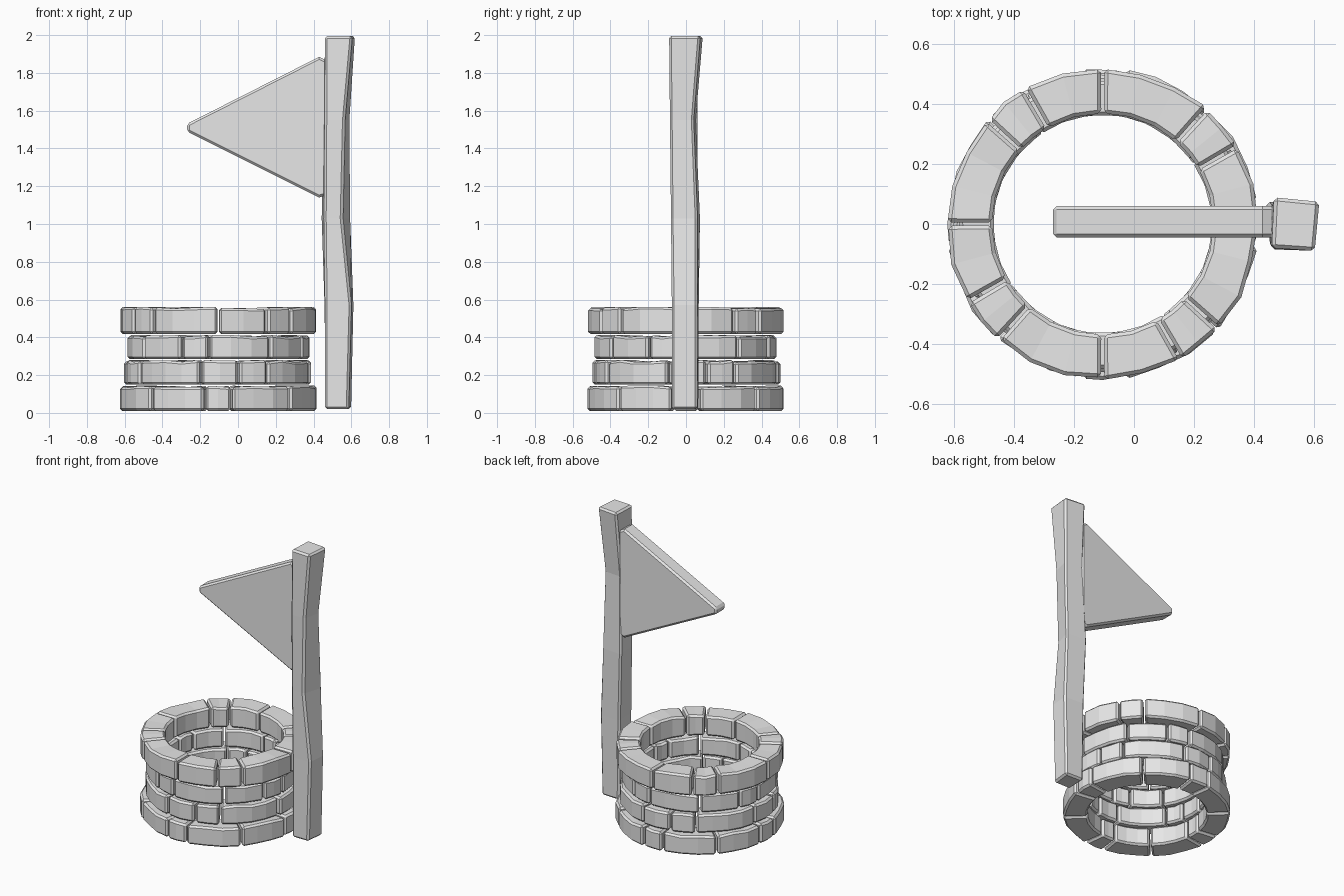
import bpy, bmesh, math, random
from mathutils import Vector

random.seed(4)
cube = bpy.data.objects.get("Cube")
if cube:
    bpy.data.objects.remove(cube, do_unlink=True)

grey = bpy.data.materials.new("plain_grey")
grey.use_nodes = True
tone = (0.8, 0.8, 0.8, 1)
grey.diffuse_color = tone
grey.node_tree.nodes["Principled BSDF"].inputs["Base Color"].default_value = tone


def finish(name, bm, bevel, angle=35):
    """Turn a bmesh into a flat-shaded object with chamfered edges."""
    bmesh.ops.recalc_face_normals(bm, faces=bm.faces)
    mesh = bpy.data.meshes.new(name)
    bm.to_mesh(mesh)
    bm.free()
    mesh.materials.append(grey)
    obj = bpy.data.objects.new(name, mesh)
    bpy.context.collection.objects.link(obj)
    mod = obj.modifiers.new("chamfer", 'BEVEL')
    mod.width = bevel
    mod.segments = 1
    mod.limit_method = 'ANGLE'
    mod.angle_limit = math.radians(angle)
    return obj


def loft(bm, rings):
    """Skin a list of four-cornered rings and cap both ends."""
    loops = [[bm.verts.new(p) for p in ring] for ring in rings]
    for a, b in zip(loops, loops[1:]):
        for i in range(4):
            j = (i + 1) % 4
            bm.faces.new((a[i], a[j], b[j], b[i]))
    bm.faces.new(loops[0][::-1])
    bm.faces.new(loops[-1])


WELL_X = -0.105


def add_stone(bm, start, end, inner, outer, low, high):
    """One curved stone between two angles, with slightly uneven faces."""
    gap = 0.006 / outer
    start, end = math.radians(start) + gap, math.radians(end) - gap
    steps = max(2, round((end - start) / 0.21))
    rings = []
    for k in range(steps + 1):
        t = start + (end - start) * k / steps
        r = outer - random.uniform(0, 0.012)
        top = high + random.uniform(-0.006, 0.006)
        section = ((inner, low), (r, low), (r, top), (inner, top))
        rings.append([(WELL_X + q * math.cos(t), q * math.sin(t), z)
                      for q, z in section])
    loft(bm, rings)


# Well wall: each course repeats three stones in every quarter turn
courses = {
    "bottom": ((8, 47, 82), 0.37, 0.525, 0.01, 0.14),
    "lower": ((13, 32, 79), 0.365, 0.5, 0.15, 0.275),
    "upper": ((35, 66, 84), 0.365, 0.49, 0.285, 0.408),
    "top": ((0, 30, 48), 0.37, 0.525, 0.418, 0.556),
}
for name, (joints, inner, outer, low, high) in courses.items():
    bm = bmesh.new()
    ends = joints[1:] + (joints[0] + 90,)
    for quarter in range(4):
        for a, b in zip(joints, ends):
            add_stone(bm, a + 90 * quarter, b + 90 * quarter,
                      inner, outer, low, high)
    finish(name + "_stone_course", bm, 0.012)

# Rough-hewn post: height, then front-left, front-right, back-right, back-left
post = [
    (0.02, (0.46, -0.075), (0.585, -0.075), (0.6, 0.06), (0.465, 0.065)),
    (0.57, (0.46, -0.075), (0.6, -0.075), (0.612, 0.06), (0.458, 0.068)),
    (1.03, (0.455, -0.075), (0.553, -0.08), (0.597, 0.06), (0.442, 0.075)),
    (1.55, (0.458, -0.085), (0.565, -0.085), (0.592, 0.04), (0.455, 0.052)),
    (1.995, (0.46, -0.08), (0.605, -0.09), (0.62, 0.075), (0.468, 0.09)),
]
bm = bmesh.new()
loft(bm, [[(x, y, z) for x, y in corners] for z, *corners in post])
finish("post", bm, 0.012)

# Pennant: a thick triangle with a blunt tip and clipped corners at the post
outline = [(-0.27, 1.49), (0.43, 1.14), (0.47, 1.155),
           (0.47, 1.865), (0.43, 1.885), (-0.27, 1.53)]
bm = bmesh.new()
face = bm.faces.new([bm.verts.new((x, -0.045, z)) for x, z in outline])
side = bmesh.ops.extrude_face_region(bm, geom=[face])
bmesh.ops.translate(bm, vec=Vector((0, 0.105, 0)),
                    verts=[v for v in side["geom"]
                           if isinstance(v, bmesh.types.BMVert)])
finish("pennant", bm, 0.012, 60)
